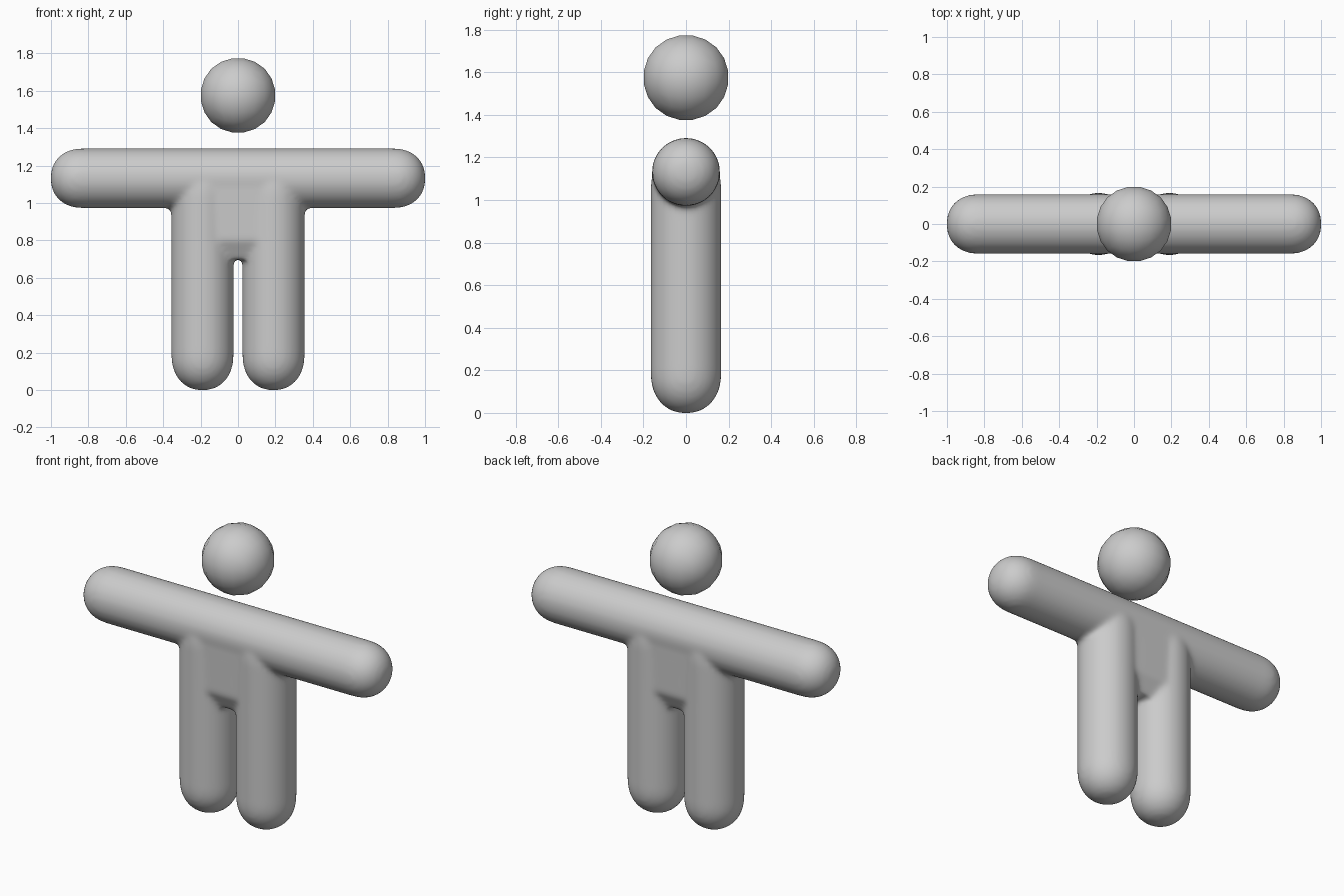
import bpy, bmesh, math
from mathutils import Vector, Matrix

if "Cube" in bpy.data.objects:
    bpy.data.objects.remove(bpy.data.objects["Cube"])

grey = bpy.data.materials.new("plain grey")
grey.diffuse_color = (0.6, 0.6, 0.6, 1)
grey.use_nodes = True
grey.node_tree.nodes["Principled BSDF"].inputs["Base Color"].default_value = grey.diffuse_color


def capsule(bm, length, radius, cap, matrix, power=2.2, sides=32, steps=8):
    """Round bar along z, centred on the origin, with softly blunted ends."""
    rings = []
    half = length / 2
    profile = []
    for i in range(steps + 1):
        a = math.pi / 2 * i / steps
        profile.append((radius * math.sin(a) ** (2 / power),
                        half - cap + cap * math.cos(a) ** (2 / power) if i < steps else half - cap))
    profile += [(r, -z) for r, z in reversed(profile)]
    top = bm.verts.new(matrix @ Vector((0, 0, half)))
    bottom = bm.verts.new(matrix @ Vector((0, 0, -half)))
    for r, z in profile[1:-1]:
        rings.append([bm.verts.new(matrix @ Vector((r * math.cos(t), r * math.sin(t), z)))
                      for t in (2 * math.pi * k / sides for k in range(sides))])
    for k in range(sides):
        n = (k + 1) % sides
        bm.faces.new((top, rings[0][k], rings[0][n]))
        bm.faces.new((bottom, rings[-1][n], rings[-1][k]))
        for a, b in zip(rings, rings[1:]):
            bm.faces.new((a[k], b[k], b[n], a[n]))


def make_object(name, bm):
    bmesh.ops.recalc_face_normals(bm, faces=bm.faces)
    for f in bm.faces:
        f.smooth = True
    mesh = bpy.data.meshes.new(name)
    bm.to_mesh(mesh)
    bm.free()
    mesh.materials.append(grey)
    obj = bpy.data.objects.new(name, mesh)
    bpy.context.collection.objects.link(obj)
    return obj


# Body: one bar for both arms, two leg bars and a filled chest
bm = bmesh.new()
capsule(bm, 2.004, 0.16, 0.17,
        Matrix.Translation((0, 0, 1.132)) @ Matrix.Rotation(math.pi / 2, 4, 'Y'))
for side in (-1, 1):
    capsule(bm, 1.24, 0.167, 0.19, Matrix.Translation((side * 0.19, 0, 0.618)))
chest = bmesh.ops.create_cube(bm, size=1)["verts"]
for v in chest:
    low = v.co.z < 0
    v.co = Vector((v.co.x * 0.38, v.co.y * (0.20 if low else 0.31), 0.70 if low else 1.13))
rim = [e for e in bm.edges if all(v in chest for v in e.verts)]
bmesh.ops.subdivide_edges(bm, edges=rim, cuts=1, use_grid_fill=True)
for v in bm.verts:
    # Fill out the chest just above the crotch
    if abs(v.co.z - 0.915) < 0.001 and abs(v.co.x) < 0.191 and abs(v.co.y) > 0.1:
        v.co.z = 0.80
        v.co.y = math.copysign(0.15, v.co.y)
body = make_object("body", bm)

# Fuse the bars into one skin and soften the joints
fuse = body.modifiers.new("fuse", 'REMESH')
fuse.mode = 'VOXEL'
fuse.voxel_size = 0.014
fuse.use_smooth_shade = True
soften = body.modifiers.new("soften", 'SMOOTH')
soften.factor = 0.5
soften.iterations = 10

# Head: rounded cube-sphere floating above the shoulders
bm = bmesh.new()
bmesh.ops.create_cube(bm, size=2)
bmesh.ops.subdivide_edges(bm, edges=bm.edges[:], cuts=4, use_grid_fill=True)
for v in bm.verts:
    v.co = Vector([math.tan(c * math.pi / 4) for c in v.co]).normalized() * 0.203
    v.co.z += 1.575
make_object("head", bm)
